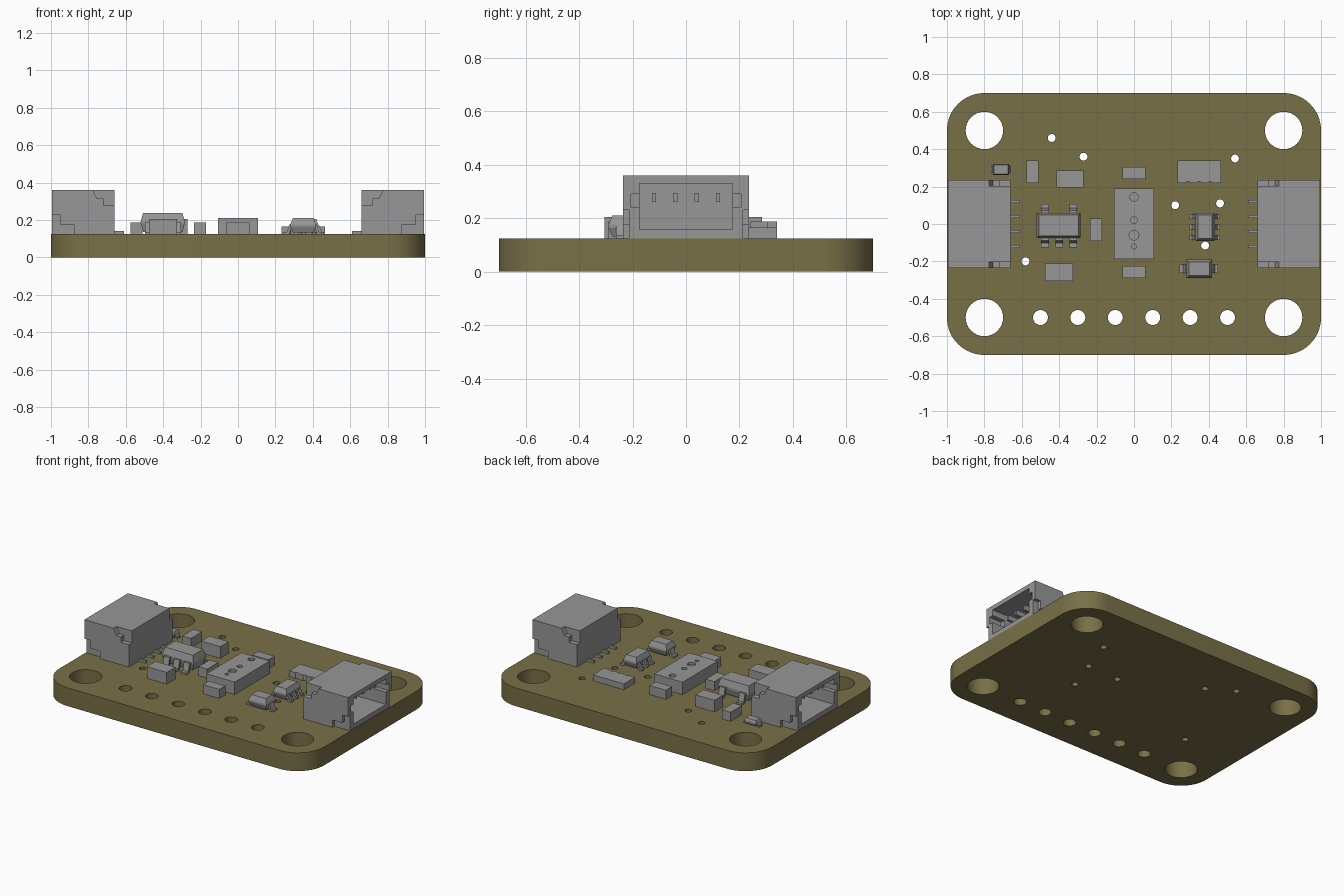
import bpy, bmesh, math
from mathutils import Vector

if "Cube" in bpy.data.objects:
    bpy.data.objects.remove(bpy.data.objects["Cube"])


def material(name, rgb):
    m = bpy.data.materials.new(name)
    m.use_nodes = True
    m.diffuse_color = (*rgb, 1)
    m.node_tree.nodes["Principled BSDF"].inputs["Base Color"].default_value = (*rgb, 1)
    return m


OLIVE = material("olive board", (0.19, 0.163, 0.064))
GREY = material("component grey", (0.31, 0.31, 0.315))
TOP = 0.125  # upper surface of the board


def prism(bm, pts, lo, hi, axis="z"):
    """Extrude a 2D outline from lo to hi along an axis."""
    place = {"x": lambda p, d: (d, p[0], p[1]),
             "y": lambda p, d: (p[0], d, p[1]),
             "z": lambda p, d: (p[0], p[1], d)}[axis]
    a = [bm.verts.new(place(p, lo)) for p in pts]
    b = [bm.verts.new(place(p, hi)) for p in pts]
    n = len(pts)
    faces = [bm.faces.new(a[::-1]), bm.faces.new(b)]
    faces += [bm.faces.new((a[i], a[(i + 1) % n], b[(i + 1) % n], b[i])) for i in range(n)]
    bmesh.ops.recalc_face_normals(bm, faces=faces)


def box(bm, x, y, z):
    prism(bm, [(x[0], y[0]), (x[1], y[0]), (x[1], y[1]), (x[0], y[1])], *z)


def circle(x, y, r, n=32):
    return [(x + r * math.cos(2 * math.pi * i / n), y + r * math.sin(2 * math.pi * i / n))
            for i in range(n)]


def finish(name, bm, mat=GREY):
    mesh = bpy.data.meshes.new(name)
    bmesh.ops.recalc_face_normals(bm, faces=bm.faces)
    bm.to_mesh(mesh)
    bm.free()
    mesh.materials.append(mat)
    ob = bpy.data.objects.new(name, mesh)
    bpy.context.collection.objects.link(ob)
    return ob


def carve(ob, bm, mat=GREY):
    """Subtract the solids in bm from an object and keep the result."""
    cutter = finish("cutter", bm, mat)
    cutter.hide_render = True
    mod = ob.modifiers.new("carve", "BOOLEAN")
    mod.operation, mod.solver, mod.object = "DIFFERENCE", "EXACT", cutter
    result = bpy.data.meshes.new_from_object(
        ob.evaluated_get(bpy.context.evaluated_depsgraph_get()))
    ob.modifiers.clear()
    ob.data = result
    bpy.data.objects.remove(cutter)


def smooth(ob):
    ob.data.shade_smooth()
    ob.data.set_sharp_from_angle(angle=math.radians(30))


# Circuit board with rounded corners and drilled holes
bm = bmesh.new()
outline = []
for k, (cx, cy) in enumerate([(0.8, 0.5), (-0.8, 0.5), (-0.8, -0.5), (0.8, -0.5)]):
    for i in range(17):
        t = math.pi / 2 * (k + i / 16)
        outline.append((cx + 0.2 * math.cos(t), cy + 0.2 * math.sin(t)))
prism(bm, outline, 0, TOP)
board = finish("circuit_board", bm, OLIVE)

bm = bmesh.new()
holes = [(sx * 0.8, sy * 0.5, 0.1) for sx in (-1, 1) for sy in (-1, 1)]
holes += [(-0.5 + 0.2 * i, -0.5, 0.04) for i in range(6)]
holes += [(x, y, 0.021) for x, y in [(-0.44, 0.46), (-0.27, 0.36), (0.22, 0.10), (0.54, 0.35),
                                     (0.46, 0.11), (0.38, -0.115), (-0.58, -0.2)]]
for x, y, r in holes:
    prism(bm, circle(x, y, r), -0.05, 0.2)
carve(board, bm, OLIVE)
smooth(board)


# Side connectors: shell open to the outside, with contacts and solder tails
def connector(name, s):
    def sbox(bm, x, y, z):
        box(bm, (s * x[0], s * x[1]), y, z)

    bm = bmesh.new()
    sbox(bm, (0.66, 0.995), (-0.235, 0.235), (TOP, 0.36))
    shell = finish(name + "_shell", bm)

    bm = bmesh.new()
    sbox(bm, (0.72, 1.1), (-0.174, 0.174), (0.157, 0.33))
    carve(shell, bm)
    bm = bmesh.new()
    sbox(bm, (0.9, 1.1), (-0.205, 0.205), (0.24, 0.29))
    carve(shell, bm)

    # Stepped latch recess at the rear top, and relief at the front bottom
    rear = [(0.6, 0.4), (0.794, 0.4), (0.754, 0.315), (0.72, 0.315), (0.72, 0.278), (0.6, 0.278)]
    front = [(1.1, 0.23), (0.952, 0.23), (0.952, 0.176), (0.877, 0.176), (0.877, 0.1), (1.1, 0.1)]
    bm = bmesh.new()
    for side in (-1, 1):
        for pts, inner in ((rear, 0.203), (front, 0.213)):
            prism(bm, [(s * x, z) for x, z in pts], side * inner, side * 0.3, "y")
    carve(shell, bm)

    bm = bmesh.new()
    for i in range(4):
        y = -0.12 + 0.08 * i
        sbox(bm, (0.7, 0.92), (y - 0.008, y + 0.008), (0.26, 0.295))
        sbox(bm, (0.61, 0.68), (y - 0.008, y + 0.008), (TOP, 0.14))
    finish(name + "_pins", bm)


connector("left_connector", 1)
connector("right_connector", -1)

# Plain block capacitors
for name, x, y, z in [
        ("capacitor_rear_narrow", (-0.575, -0.51), (0.22, 0.34), 0.187),
        ("capacitor_rear_wide", (-0.415, -0.27), (0.195, 0.285), 0.205),
        ("capacitor_middle", (-0.235, -0.17), (-0.09, 0.03), 0.187),
        ("capacitor_front_wide", (-0.475, -0.325), (-0.305, -0.21), 0.205),
        ("capacitor_sensor_front", (-0.062, 0.062), (-0.29, -0.225), 0.187),
        ("capacitor_sensor_rear", (-0.062, 0.062), (0.24, 0.305), 0.187)]:
    bm = bmesh.new()
    box(bm, x, y, (TOP, z))
    finish(name, bm)


# Moulded package: widest at the waist, tapering to top and bottom
def package(name, x, y, z0, z1, taper=0.012):
    bm = bmesh.new()
    zm = (z0 + z1) / 2
    rings = []
    for z, t in ((z0, taper), (zm - 0.006, 0), (zm + 0.006, 0), (z1, taper)):
        rings.append([bm.verts.new((px, py, z)) for px, py in
                      [(x[0] + t, y[0] + t), (x[1] - t, y[0] + t),
                       (x[1] - t, y[1] - t), (x[0] + t, y[1] - t)]])
    bm.faces.new(rings[0])
    bm.faces.new(rings[-1])
    for a, b in zip(rings, rings[1:]):
        for i in range(4):
            bm.faces.new((a[i], a[(i + 1) % 4], b[(i + 1) % 4], b[i]))
    finish(name, bm)


# Gull-wing lead running from start to end along one axis
def lead(bm, axis, centre, width, start, end, height, t=0.012):
    L = end - start
    u = math.copysign(t, L)
    knee = start + 0.45 * L
    low, high = TOP, height
    pts = [(start, high), (knee, high), (knee + u, low + t), (end, low + t), (end, low),
           (knee, low), (knee - u, high - t), (start, high - t)]
    prism(bm, pts, centre - width / 2, centre + width / 2, axis)


# Regulator with two rear and three front leads
package("regulator_body", (-0.52, -0.285), (-0.075, 0.06), 0.137, 0.237)
bm = bmesh.new()
for x in (-0.475, -0.4, -0.325):
    lead(bm, "x", x, 0.042, -0.06, -0.125, 0.19)
    if x != -0.4:
        lead(bm, "x", x, 0.042, 0.045, 0.108, 0.19)
finish("regulator_leads", bm)

# Small six-lead chip
package("chip_body", (0.33, 0.43), (-0.09, 0.06), 0.132, 0.205)
bm = bmesh.new()
for y in (0.04, -0.017, -0.073):
    lead(bm, "y", y, 0.026, 0.345, 0.297, 0.17)
    lead(bm, "y", y, 0.026, 0.415, 0.46, 0.17)
finish("chip_leads", bm)

# Diodes with one lead at each end
package("diode_body", (0.28, 0.417), (-0.29, -0.19), 0.132, 0.21, 0.014)
package("small_diode_body", (-0.755, -0.667), (0.262, 0.322), 0.13, 0.167, 0.006)
bm = bmesh.new()
lead(bm, "y", -0.24, 0.045, 0.3, 0.243, 0.175)
lead(bm, "y", -0.24, 0.045, 0.4, 0.448, 0.175)
lead(bm, "y", 0.292, 0.034, -0.745, -0.77, 0.15, 0.008)
lead(bm, "y", 0.292, 0.034, -0.677, -0.652, 0.15, 0.008)
finish("diode_leads", bm)

# Sensor module with round ports in its lid
bm = bmesh.new()
box(bm, (-0.107, 0.107), (-0.188, 0.19), (TOP, 0.21))
sensor = finish("sensor_module", bm)
bm = bmesh.new()
for y, r in ((0.145, 0.022), (0.02, 0.018), (-0.06, 0.026), (-0.12, 0.013)):
    prism(bm, circle(0, y, r, 24), 0.195, 0.25)
carve(sensor, bm)
smooth(sensor)

# Resistor array with scalloped long edges
bm = bmesh.new()
box(bm, (0.232, 0.465), (0.22, 0.34), (TOP, 0.165))
array = finish("resistor_array", bm)
bm = bmesh.new()
for i in range(3):
    prism(bm, circle(0.291 + 0.058 * i, 0.216, 0.012, 16), 0.1, 0.2)
carve(array, bm)
